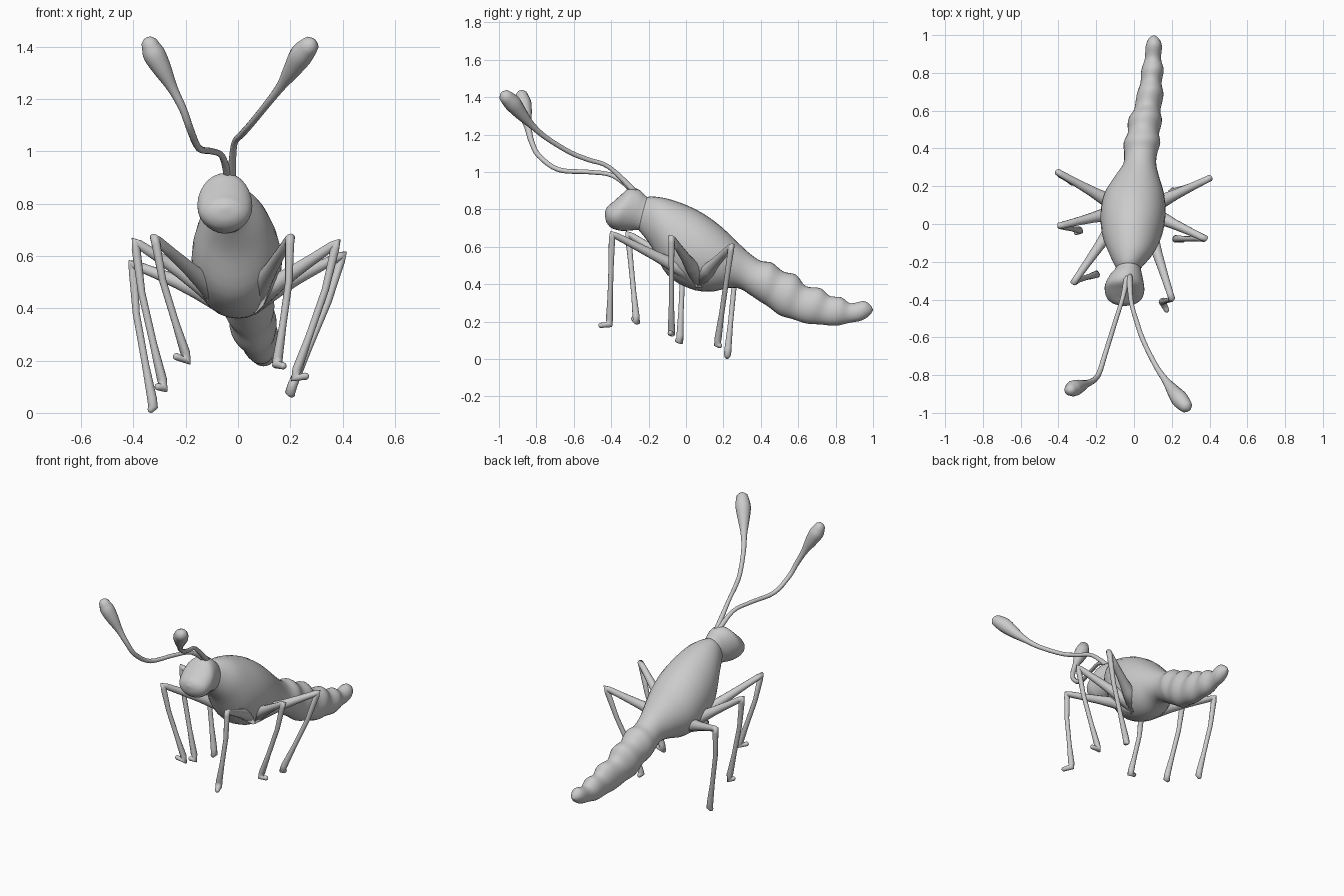
import bpy, bmesh, math
from mathutils import Vector


def spline(rows, steps):
    """Catmull-Rom interpolation of tuples of any length."""
    out = []
    for i in range(len(rows) - 1):
        p0, p1 = rows[max(i - 1, 0)], rows[i]
        p2, p3 = rows[i + 1], rows[min(i + 2, len(rows) - 1)]
        for s in range(steps):
            t = s / steps
            out.append(tuple(
                0.5 * (2 * b + (c - a) * t + (2 * a - 5 * b + 4 * c - d) * t * t
                       + (3 * b - a - 3 * c + d) * t ** 3)
                for a, b, c, d in zip(p0, p1, p2, p3)))
    out.append(tuple(rows[-1]))
    return out


def loft(name, rings):
    bm = bmesh.new()
    loops = [[bm.verts.new(p) for p in ring] for ring in rings]
    n = len(loops[0])
    for a, b in zip(loops, loops[1:]):
        for i in range(n):
            j = (i + 1) % n
            bm.faces.new((a[i], a[j], b[j], b[i]))
    for ring in (loops[0], loops[-1]):
        bm.faces.new(ring)
    bmesh.ops.recalc_face_normals(bm, faces=bm.faces)
    for f in bm.faces:
        f.smooth = True
    me = bpy.data.meshes.new(name)
    bm.to_mesh(me)
    bm.free()
    ob = bpy.data.objects.new(name, me)
    bpy.context.collection.objects.link(ob)
    return ob


def tube(name, path, n=12):
    """Sweep a circle along (x, y, z, radius) points, with rounded tip."""
    pts = [Vector(p[:3]) for p in path]
    rad = [p[3] for p in path]
    d, r = (pts[-1] - pts[-2]).normalized(), rad[-1]
    for along, k in ((0.5, 0.87), (0.85, 0.5), (1.0, 0.1)):
        pts.append(pts[len(path) - 1] + d * r * along)
        rad.append(r * k)
    rings, u = [], None
    for i, p in enumerate(pts):
        a = (p - pts[i - 1]).normalized() if i else Vector()
        b = (pts[i + 1] - p).normalized() if i < len(pts) - 1 else Vector()
        t = (a + b).normalized()
        u = t.orthogonal() if u is None else u - t * u.dot(t)
        u.normalize()
        v = t.cross(u)
        rings.append([p + (u * math.cos(w) + v * math.sin(w)) * rad[i]
                      for w in (2 * math.pi * k / n for k in range(n))])
    return loft(name, rings)


def body(name, rows, n=28):
    """Rows: top y, top z, bottom y, bottom z, centre x, half width."""
    rings = []
    for yt, zt, yb, zb, cx, rx in spline(rows, 4):
        mid = Vector((cx, (yt + yb) / 2, (zt + zb) / 2))
        half = Vector((0, (yt - yb) / 2, (zt - zb) / 2))
        rings.append([mid + half * math.cos(w) + Vector((rx * math.sin(w), 0, 0))
                      for w in (2 * math.pi * k / n for k in range(n))])
    return loft(name, rings)


# Head, narrowing into the neck
body("head", [
    (-.434, .785, -.434, .775, -.05, .006), (-.42, .815, -.427, .735, -.05, .055),
    (-.39, .84, -.405, .705, -.05, .09), (-.345, .88, -.37, .69, -.05, .104),
    (-.30, .916, -.335, .685, -.05, .102), (-.25, .905, -.29, .688, -.042, .085),
    (-.21, .868, -.26, .69, -.03, .066), (-.17, .85, -.21, .68, -.025, .06)])

# Thorax running into the ringed abdomen
body("thorax_and_abdomen", [
    (-.23, .85, -.265, .70, -.03, .056), (-.20, .868, -.245, .68, -.028, .072),
    (-.12, .862, -.185, .60, -.015, .118), (-.02, .832, -.10, .45, -.01, .158),
    (.08, .785, .02, .377, -.005, .172), (.18, .715, .13, .36, 0, .16),
    (.27, .63, .23, .38, .015, .118), (.34, .565, .29, .375, .03, .088),
    (.40, .525, .34, .345, .035, .087), (.46, .515, .40, .305, .042, .097),
    (.52, .468, .44, .28, .05, .083), (.59, .45, .50, .235, .058, .09),
    (.64, .39, .565, .215, .07, .07), (.72, .378, .645, .19, .085, .071),
    (.77, .337, .72, .185, .09, .056), (.83, .33, .80, .178, .098, .059),
    (.88, .298, .87, .193, .10, .043), (.95, .31, .935, .205, .105, .043),
    (.985, .29, .978, .23, .105, .027), (.999, .265, .999, .258, .105, .004)])

# Clubbed antennae
tube("antenna_left", spline([
    (-.035, -.27, .89, .017), (-.06, -.39, .98, .012), (-.10, -.52, 1.0, .012),
    (-.15, -.68, 1.012, .013), (-.183, -.785, 1.085, .014),
    (-.21, -.825, 1.16, .015), (-.25, -.845, 1.24, .02),
    (-.29, -.86, 1.315, .036), (-.32, -.87, 1.37, .043),
    (-.335, -.877, 1.405, .034)], 4))
tube("antenna_right", spline([
    (-.025, -.27, .89, .017), (-.015, -.41, 1.025, .012),
    (.015, -.52, 1.065, .013), (.05, -.62, 1.105, .013),
    (.115, -.75, 1.185, .014), (.165, -.825, 1.25, .019),
    (.205, -.88, 1.31, .034), (.24, -.925, 1.365, .045),
    (.27, -.96, 1.40, .038)], 4))

# Legs: knee, ankle and toe; all spring from the underside of the thorax
legs = {
    "front_leg_right": ((.20, -.395, .67), (.15, -.41, .19), (.172, -.455, .18)),
    "front_leg_left": ((-.32, -.31, .67), (-.195, -.265, .205), (-.235, -.28, .215)),
    "middle_leg_right": ((.378, -.078, .65), (.218, -.078, .14), (.258, -.084, .14)),
    "middle_leg_left": ((-.395, -.01, .655), (-.285, -.033, .10), (-.305, -.045, .10)),
    "rear_leg_right": ((.402, .243, .605), (.20, .168, .085), (.205, .18, .072)),
    "rear_leg_left": ((-.405, .275, .57), (-.325, .222, .03), (-.332, .22, .014)),
}
for name, (knee, ankle, toe) in legs.items():
    k, a, t = Vector(knee), Vector(ankle), Vector(toe)
    root = Vector((math.copysign(.05, k.x), .075, .43))
    bow = Vector((math.copysign(.012, k.x), 0, 0))
    path = [(root, .055), (root.lerp(k, .3), .036), (root.lerp(k, .5), .027),
            (root.lerp(k, .75), .021), (root.lerp(k, .95), .018), (k, .018),
            (k.lerp(a, .05), .017), (k.lerp(a, .35) + bow, .014),
            (k.lerp(a, .7) + bow * .5, .014), (k.lerp(a, .95), .019),
            (a - Vector((0, 0, .006)), .02), (t, .014)]
    tube(name, [(*p, r) for p, r in path])
